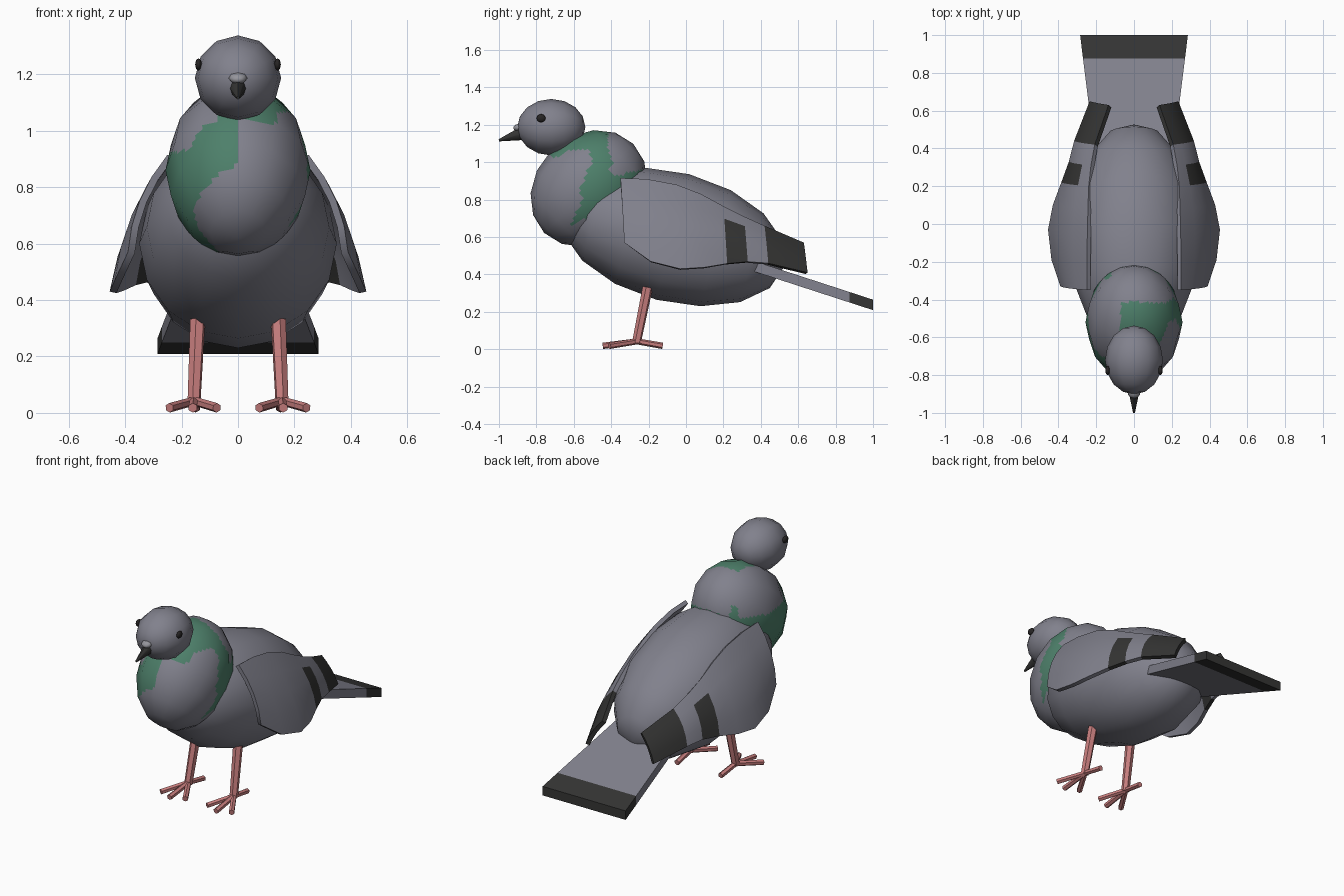
import bpy, bmesh, math
from mathutils import Matrix, Vector

if "Cube" in bpy.data.objects:
    bpy.data.objects.remove(bpy.data.objects["Cube"])


def material(name, rgb):
    m = bpy.data.materials.new(name)
    m.diffuse_color = (*rgb, 1)
    m.use_nodes = True
    m.node_tree.nodes["Principled BSDF"].inputs["Base Color"].default_value = m.diffuse_color
    return m


GREY = material("slate_grey", (0.22, 0.22, 0.265))
GREEN = material("sheen_green", (0.075, 0.215, 0.145))
BLACK = material("charcoal", (0.035, 0.035, 0.034))
PINK = material("leg_pink", (0.58, 0.21, 0.21))
CERE = material("pale_grey", (0.3, 0.3, 0.33))
EYE = material("eye_dark", (0.02, 0.018, 0.018))


def make(name, bm, mats, smooth=False, mirror=False, thickness=0):
    me = bpy.data.meshes.new(name)
    bm.to_mesh(me)
    bm.free()
    for m in mats:
        me.materials.append(m)
    ob = bpy.data.objects.new(name, me)
    bpy.context.collection.objects.link(ob)
    bpy.ops.object.select_all(action='DESELECT')
    bpy.context.view_layer.objects.active = ob
    ob.select_set(True)
    if thickness:
        s = ob.modifiers.new("thickness", 'SOLIDIFY')
        s.thickness = thickness
        s.offset = -1
        bpy.ops.object.modifier_apply(modifier=s.name)
    if smooth:
        bpy.ops.object.shade_smooth_by_angle(angle=math.radians(50))
    if mirror:
        ob.modifiers.new("mirror", 'MIRROR').use_clip = False
    return ob


def ellipsoid(name, centre, radii, tilt, mats, seg=12, rings=8, cuts=0, rule=None, mirror=False):
    """Low-poly ball with its poles along y, optionally cut finer for a painted pattern."""
    bm = bmesh.new()
    bmesh.ops.create_uvsphere(bm, u_segments=seg, v_segments=rings, radius=1,
                              matrix=Matrix.Rotation(math.pi / 2, 4, 'X'))
    if cuts:
        bmesh.ops.subdivide_edges(bm, edges=bm.edges[:], cuts=cuts, use_grid_fill=True)
    rot = Matrix.Rotation(math.radians(tilt), 3, 'X')
    # keep the rounded shading of the uncut ball
    normals = [(rot @ Vector(c / r for c, r in zip(v.co.normalized(), radii))).normalized()
               for v in bm.verts]
    for v in bm.verts:
        v.co = rot @ Vector(c * r for c, r in zip(v.co, radii)) + Vector(centre)
    for f in bm.faces:
        f.smooth = True
        if rule:
            f.material_index = int(rule(f.calc_center_median()))
    ob = make(name, bm, mats, mirror=mirror)
    if cuts:
        ob.data.normals_split_custom_set_from_vertices(normals)
    return ob


def rod(bm, a, b, r1, r2, sides=6):
    a, b = Vector(a), Vector(b)
    d = b - a
    mat = Matrix.Translation((a + b) / 2) @ d.to_track_quat('Z', 'Y').to_matrix().to_4x4()
    bmesh.ops.create_cone(bm, cap_ends=True, segments=sides, radius1=r1, radius2=r2,
                          depth=d.length, matrix=mat)


def inside(u, v, poly):
    hit = False
    for (x1, y1), (x2, y2) in zip(poly, poly[1:] + poly[:1]):
        if (y1 > v) != (y2 > v) and u < (x2 - x1) * (v - y1) / (y2 - y1) + x1:
            hit = not hit
    return hit


# Irregular green sheen: one outline seen from the right, one seen from the front
SHEEN_SIDE = [(-.74, 1.04), (-.70, 1.02), (-.63, 1.06), (-.52, 1.07), (-.50, 1.0), (-.57, .86),
              (-.55, .80), (-.62, .66), (-.40, .76), (-.20, .97), (-.35, .93), (-.42, .94),
              (-.39, 1.0), (-.42, 1.08), (-.41, 1.2), (-.55, 1.2), (-.75, 1.1)]
SHEEN_FRONT = [(0, 1.04), (-.10, 1.03), (-.15, .99), (-.17, .93), (-.3, .92), (-.3, .5),
               (-.04, .5), (-.07, .57), (-.14, .65), (-.16, .72), (-.12, .80), (-.05, .86), (0, .88)]


def sheen(c):
    right = c.x > -0.07 and inside(c.y, c.z, SHEEN_SIDE)
    left = inside(c.x, c.z, SHEEN_FRONT) and (c.y < -0.52 or c.x < -0.12)
    return right or left


# Body, breast and head
ellipsoid("body", (0, -.07, .6), (.35, .617, .347), -14.7, [GREY], seg=16)
ellipsoid("breast", (0, -.52, .86), (.257, .337, .285), 45, [GREY, GREEN], seg=12, cuts=6, rule=sheen)
ellipsoid("head", (0, -.72, 1.187), (.153, .182, .151), 0, [GREY])

# Eyes, beak and cere
ellipsoid("eyes", (.14, -.775, 1.235), (.012, .024, .022), 0, [EYE], seg=8, rings=8, mirror=True)
bm = bmesh.new()
rod(bm, (0, -.86, 1.158), (0, -1.0, 1.117), .04, .006, 8)
for v in bm.verts:
    v.co.x *= .85
make("beak", bm, [BLACK], smooth=True)
ellipsoid("cere", (0, -.892, 1.187), (.034, .032, .02), 15, [CERE], seg=8, rings=6)

# Wings: curved sheet lofted from the shoulder to the tip
# each station: y, top x, top z, bottom x, bottom z, bulge
STATIONS = [(-.34, .25, .915, .39, .57, .03), (-.20, .25, .91, .437, .47, .035),
            (-.04, .247, .88, .455, .43, .035), (.09, .244, .83, .43, .438, .033),
            (.21, .24, .765, .385, .458, .03), (.32, .228, .71, .345, .468, .025),
            (.43, .208, .66, .317, .46, .02), (.64, .135, .57, .235, .41, .01)]
bm = bmesh.new()
N = 4
rows = []
for y, tx, tz, bx, bz, bulge in STATIONS:
    n = Vector((tz - bz, bx - tx)).normalized()
    row = []
    for i in range(N + 1):
        t = i / N
        b = bulge * 4 * t * (1 - t)
        row.append(bm.verts.new((tx + (bx - tx) * t + n.x * b,
                                 y + (t - .5) * .02, tz + (bz - tz) * t + n.y * b)))
    rows.append(row)
for j in range(len(rows) - 1):
    for i in range(N):
        f = bm.faces.new((rows[j][i], rows[j][i + 1], rows[j + 1][i + 1], rows[j + 1][i]))
        f.normal_update()
        if f.normal.x < 0:
            f.normal_flip()
        # dark tip and dark bar
        f.material_index = int(j == 6 or (j == 4 and i > 0))
make("wings", bm, [GREY, BLACK], smooth=True, mirror=True, thickness=.025)

# Tail: tapered slab with a dark end band
bm = bmesh.new()
rings = []
for y, w in ((.36, .205), (.875, .27), (1.0, .285)):
    z = .265 - (y - 1) * .325
    rings.append([bm.verts.new((x, y, zz)) for x, zz in
                  ((-w, z), (w, z), (w, z - .056), (-w, z - .056))])
bm.faces.new(rings[0])
bm.faces.new(rings[2]).material_index = 1
for j in range(2):
    for i in range(4):
        k = (i + 1) % 4
        bm.faces.new((rings[j][i], rings[j][k], rings[j + 1][k], rings[j + 1][i])).material_index = j
bmesh.ops.recalc_face_normals(bm, faces=bm.faces[:])
make("tail", bm, [GREY, BLACK])

# Legs and feet: three toes forward, one back
bm = bmesh.new()
rod(bm, (.143, -.205, .33), (.156, -.265, .035), .028, .024)
for tip in ((.075, -.41, .018), (.16, -.445, .018), (.243, -.41, .018), (.15, -.125, .018)):
    rod(bm, (.156, -.262, .042), tip, .016, .017)
make("legs", bm, [PINK], mirror=True)
